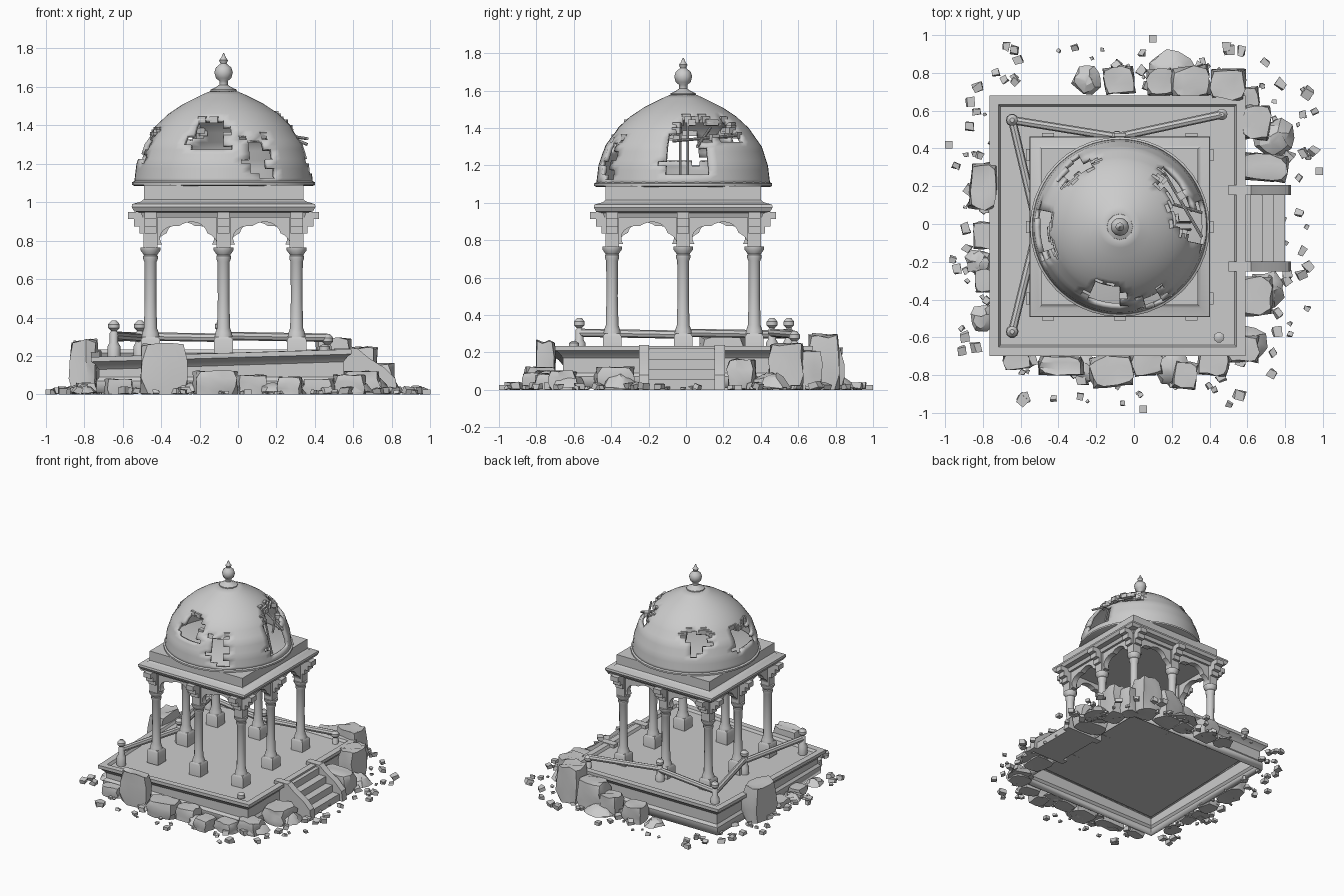
import bpy, bmesh, math, random
from mathutils import Matrix, Vector

random.seed(7)
cube = bpy.data.objects.get("Cube")
if cube:
    bpy.data.objects.remove(cube, do_unlink=True)

GREY = (0.6, 0.6, 0.6, 1)
stone = bpy.data.materials.new("weathered_stone")
stone.use_nodes = True
stone.diffuse_color = GREY
stone.node_tree.nodes["Principled BSDF"].inputs["Base Color"].default_value = GREY

CX, CY = -0.075, -0.015      # pavilion axis
SPAN = 0.38                  # column spacing
FLOOR = 0.235
rnd = random.uniform


def finish(name, bm, angle=35, thickness=0):
    bmesh.ops.recalc_face_normals(bm, faces=bm.faces)
    mesh = bpy.data.meshes.new(name)
    bm.to_mesh(mesh)
    bm.free()
    mesh.materials.append(stone)
    obj = bpy.data.objects.new(name, mesh)
    bpy.context.collection.objects.link(obj)
    if thickness:
        mod = obj.modifiers.new("thickness", 'SOLIDIFY')
        mod.thickness, mod.offset = thickness, -1
    bpy.ops.object.select_all(action='DESELECT')
    obj.select_set(True)
    bpy.context.view_layer.objects.active = obj
    bpy.ops.object.shade_smooth_by_angle(angle=math.radians(angle))


def loft(bm, profile, sides, cx=CX, cy=CY, aspect=1, bottom=True, top=True):
    """Stack of (radius, height) rings; four sides give squares of that half width."""
    turn, grow = (math.pi / 4, math.sqrt(2)) if sides == 4 else (0, 1)
    rings = []
    for r, z in profile:
        angles = [turn + math.tau * i / sides for i in range(sides)]
        rings.append([bm.verts.new((cx + r * grow * math.cos(a), cy + r * grow * aspect * math.sin(a), z))
                      for a in angles])
    for low, high in zip(rings, rings[1:]):
        for i in range(sides):
            j = (i + 1) % sides
            bm.faces.new((low[i], low[j], high[j], high[i]))
    if bottom:
        bm.faces.new(rings[0][::-1])
    if top:
        bm.faces.new(rings[-1])
    return rings


def box(bm, x, y, z0, z1, hx, hy, turn=0):
    m = (Matrix.Translation((x, y, (z0 + z1) / 2)) @ Matrix.Rotation(turn, 4, 'Z')
         @ Matrix.Diagonal((2 * hx, 2 * hy, z1 - z0, 1)))
    bmesh.ops.create_cube(bm, size=1, matrix=m)


def prism(bm, outline, depth, matrix):
    """Outline in local x and z, extruded evenly along local y."""
    face = bm.faces.new([bm.verts.new(matrix @ Vector((u, -depth / 2, w))) for u, w in outline])
    new = bmesh.ops.extrude_face_region(bm, geom=[face])["geom"]
    move = matrix.to_3x3() @ Vector((0, depth, 0))
    bmesh.ops.translate(bm, vec=move, verts=[v for v in new if isinstance(v, bmesh.types.BMVert)])


def rod(bm, a, b, radius, sides=8):
    a, b = Vector(a), Vector(b)
    d = b - a
    m = Matrix.Translation((a + b) / 2) @ d.to_track_quat('Z', 'Y').to_matrix().to_4x4()
    bmesh.ops.create_cone(bm, cap_ends=True, segments=sides, radius1=radius, radius2=radius,
                          depth=d.length, matrix=m)


def boulder(bm, x, y, top, hx, hy, turn, rough=0.12):
    """Worn block: subdivided box with blunted corners and jittered points."""
    lump = bmesh.new()
    box(lump, x, y, 0, top, hx, hy, turn)
    bmesh.ops.subdivide_edges(lump, edges=lump.edges[:], cuts=2, use_grid_fill=True)
    for v in lump.verts:
        pull = 0.82 if len(v.link_edges) == 3 else 0.97
        v.co.x = x + (v.co.x - x) * pull + rnd(-rough, rough) * hx
        v.co.y = y + (v.co.y - y) * pull + rnd(-rough, rough) * hy
        v.co.z = max(0, v.co.z + rnd(-rough, rough) * top * 0.4)
    mesh = bpy.data.meshes.new("lump")
    lump.to_mesh(mesh)
    lump.free()
    bm.from_mesh(mesh)
    bpy.data.meshes.remove(mesh)


# Hollow platform with a rim, one corner sunken
bm = bmesh.new()
loft(bm, [(0.65, 0.01), (0.65, 0.07), (0.635, 0.09), (0.635, 0.17), (0.66, 0.2), (0.677, 0.21),
          (0.677, FLOOR), (0.63, FLOOR), (0.62, 0.215)], 4, -0.087, -0.01, 1.018, bottom=False)
for v in bm.verts:
    if v.co.z > 0.1 and v.co.x < 0 and v.co.y < 0:
        v.co.z -= 0.04
finish("platform", bm, thickness=0.02)

# Steps and cheek walls on the left flank
bm = bmesh.new()
for i in range(4):
    box(bm, 0.58 + 0.03 * i, -0.02, 0.0, 0.22 - 0.055 * i, 0.04 + 0.03 * i, 0.18)
for y in (0.18, -0.225):
    prism(bm, [(0.5, 0), (0.5, 0.24), (0.62, 0.24), (0.68, 0.19), (0.76, 0.14), (0.82, 0.08), (0.83, 0)],
          0.055, Matrix.Translation((0, y, 0)))
finish("stairs", bm)

# Eight columns with plinth, shaft, capital, upper post and stepped brackets
cols, brackets = bmesh.new(), bmesh.new()
for gx in (-1, 0, 1):
    for gy in (-1, 0, 1):
        if gx == gy == 0:
            continue
        x, y = CX + gx * SPAN, CY + gy * SPAN
        loft(cols, [(0.05, 0.19), (0.05, 0.285), (0.04, 0.3)], 4, x, y)
        loft(cols, [(0.047, 0.3), (0.043, 0.32), (0.034, 0.345), (0.03, 0.5), (0.032, 0.69),
                    (0.038, 0.705), (0.038, 0.72), (0.034, 0.725), (0.052, 0.75), (0.052, 0.765)], 12, x, y)
        loft(cols, [(0.036, 0.765), (0.036, 0.93)], 4, x, y)
        for dx, dy in ((gx, 0), (0, gy)):
            if dx == dy == 0:
                continue
            for tier in range(3):
                reach, high = 0.117 - 0.03 * tier, 0.95 - 0.038 * tier
                box(brackets, x + dx * reach / 2, y + dy * reach / 2, high - 0.038, high,
                    reach / 2 if dx else 0.032, reach / 2 if dy else 0.032)
finish("columns", cols)
finish("brackets", brackets)

# Scalloped arches between the columns
outline = [(0.19, 0.93), (-0.19, 0.93), (-0.19, 0.78)]
STEPS = 40
for i in range(STEPS + 1):
    t = math.pi * i / STEPS
    foil = 0.84 + 0.16 * abs(math.sin(2.5 * t))
    outline.append((-0.155 * foil * math.cos(t), 0.78 + 0.12 * foil * math.sin(t)))
outline.append((0.19, 0.78))
bm = bmesh.new()
for quarter in range(4):
    for side in (-0.5, 0.5):
        prism(bm, outline, 0.045, Matrix.Translation((CX, CY, 0))
              @ Matrix.Rotation(quarter * math.pi / 2, 4, 'Z')
              @ Matrix.Translation((side * SPAN, -SPAN, 0)))
finish("arches", bm)

# Square eaves and drum under the dome
bm = bmesh.new()
loft(bm, [(0.42, 0.92), (0.43, 0.945), (0.465, 0.952), (0.478, 0.975), (0.475, 0.99),
          (0.43, 1.003), (0.415, 1.015), (0.415, 1.09)], 4)
finish("eaves", bm)

# Dome shell: fine lathe with ragged holes given as (angles, heights)
curve = [(0.465, 1.1), (0.453, 1.2), (0.42, 1.3), (0.35, 1.4), (0.285, 1.46), (0.21, 1.51),
         (0.11, 1.56), (0.04, 1.59)]
fine = []
for (r0, z0), (r1, z1) in zip(curve, curve[1:]):
    n = max(1, round((z1 - z0) / 0.025))
    fine += [(r0 + (r1 - r0) * k / n, z0 + (z1 - z0) * k / n) for k in range(n)]
fine.append(curve[-1])
holes = [(-14, 15, 1.15, 1.34), (-8, 52, 1.33, 1.44), (244, 273, 1.28, 1.42), (285, 303, 1.14, 1.34),
         (165, 202, 1.22, 1.37), (112, 142, 1.32, 1.4), (120, 133, 1.24, 1.34)]
bm = bmesh.new()
loft(bm, fine, 60, bottom=False, top=False)
doomed = []
for f in bm.faces:
    c = f.calc_center_median()
    a = math.degrees(math.atan2(c.y - CY, c.x - CX)) + rnd(-3, 3)
    z = c.z + rnd(-0.015, 0.015)
    if any((a - a0) % 360 < a1 - a0 and z0 < z < z1 for a0, a1, z0, z1 in holes):
        doomed.append(f)
bmesh.ops.delete(bm, geom=doomed, context='FACES')

# Loose bricks lining the upper torn edges
bricks = bmesh.new()
for e in bm.edges:
    mid = (e.verts[0].co + e.verts[1].co) / 2
    if e.is_boundary and 1.34 < mid.z < 1.5 and random.random() < 0.4:
        turn = math.atan2(mid.y - CY, mid.x - CX)
        box(bricks, mid.x - 0.02 * math.cos(turn), mid.y - 0.02 * math.sin(turn),
            mid.z - 0.018, mid.z + 0.015, 0.018, 0.022, turn + rnd(-0.15, 0.15))
finish("dome", bm, 45, 0.025)
finish("dome_bricks", bricks)

# Rim and finial
bm = bmesh.new()
loft(bm, [(0.465, 1.085), (0.476, 1.09), (0.476, 1.103), (0.46, 1.112)], 40)
finish("dome_rim", bm)
bm = bmesh.new()
loft(bm, [(0.07, 1.57), (0.068, 1.585), (0.04, 1.598), (0.022, 1.61), (0.022, 1.63), (0.04, 1.645),
          (0.048, 1.675), (0.04, 1.7), (0.016, 1.72), (0.023, 1.738), (0.012, 1.752), (0.003, 1.775)], 12)
finish("finial", bm, 50)

# Bare struts inside the dome
bm = bmesh.new()
for y in (-0.03, 0.01):
    rod(bm, (0.3, y, 1.1), (0.22, y, 1.43), 0.007)
rod(bm, (0.12, 0.13, 1.4), (0.36, 0.06, 1.3), 0.008)
rod(bm, (0.16, 0.27, 1.36), (0.36, -0.07, 1.33), 0.008)
finish("dome_struts", bm)

# Ball-topped posts joined by rails; the first post has lost its height
posts, rails = bmesh.new(), bmesh.new()
corners = [(0.465, 0.58), (-0.09, 0.46), (-0.645, 0.55), (-0.51, -0.02), (-0.645, -0.57)]
for i, (x, y) in enumerate(corners):
    drop = 0 if i else 0.07
    loft(posts, [(r, z - drop) for r, z in [(0.034, 0.18), (0.034, 0.25), (0.022, 0.27), (0.022, 0.32),
                                            (0.014, 0.33), (0.03, 0.345), (0.03, 0.365), (0.012, 0.385)]],
         10, x, y)
for (x0, y0), (x1, y1) in zip(corners, corners[1:]):
    rod(rails, (x0, y0, 0.295), (x1, y1, 0.305), 0.022)
loft(posts, [(0.028, 0.22), (0.028, 0.25), (0.012, 0.26)], 10, 0.45, -0.6)
finish("posts", posts, 40)
finish("rails", rails)

# Fallen blocks: x, y, top, half sizes
bm = bmesh.new()
for x, y, top, hx, hy in [
        (-0.385, -0.75, 0.26, 0.115, 0.05), (-0.8, 0.2, 0.28, 0.07, 0.12), (0.5, 0.74, 0.29, 0.09, 0.08),
        (0.65, 0.54, 0.24, 0.07, 0.09), (0.69, 0.3, 0.16, 0.12, 0.07), (0.3, 0.75, 0.22, 0.1, 0.08),
        (0.14, 0.75, 0.15, 0.07, 0.07), (-0.08, 0.76, 0.13, 0.08, 0.07), (0.64, -0.38, 0.12, 0.09, 0.1),
        (-0.12, -0.78, 0.12, 0.11, 0.08), (0.27, -0.8, 0.09, 0.06, 0.07), (0.07, -0.74, 0.1, 0.08, 0.06),
        (0.42, -0.74, 0.08, 0.08, 0.06), (-0.62, -0.73, 0.08, 0.07, 0.04), (0.58, -0.66, 0.1, 0.08, 0.07),
        (0.6, 0.66, 0.2, 0.06, 0.06), (-0.79, -0.3, 0.06, 0.05, 0.06), (-0.79, -0.06, 0.05, 0.06, 0.07)]:
    boulder(bm, x, y, top, hx, hy, rnd(-0.15, 0.15))
finish("fallen_blocks", bm, 40)

# Low ragged heaps around the foot
bm = bmesh.new()
for x, y, size, high in [(0.6, -0.64, 0.1, 0.07), (0.2, -0.76, 0.1, 0.05), (-0.82, -0.2, 0.07, 0.04),
                         (-0.8, -0.5, 0.07, 0.04), (-0.25, 0.76, 0.08, 0.05), (0.2, 0.8, 0.12, 0.06),
                         (0.74, 0.45, 0.11, 0.08), (0.7, -0.35, 0.1, 0.07), (-0.25, -0.77, 0.08, 0.05)]:
    rings = loft(bm, [(size, 0.005), (size * 0.7, high * 0.7), (size * 0.3, high)], 11, x, y)
    for v in (v for ring in rings for v in ring):
        v.co += Vector((rnd(-1, 1), rnd(-1, 1), 0)) * size * 0.16 + Vector((0, 0, rnd(0, 0.015)))
finish("rubble_heaps", bm, 30)

# Scattered chips on every side
bm = bmesh.new()
for i in range(160):
    along, away = rnd(-0.75, 0.75), 0.72 + 0.24 * random.random() ** 1.3
    x, y = [(along, -away), (along, away), (-away, along), (away, along)][i % 4]
    s = rnd(0.01, 0.036)
    m = (Matrix.Translation((x, y, s * 0.6)) @ Matrix.Rotation(rnd(0, 3), 4, 'Z')
         @ Matrix.Rotation(rnd(-0.4, 0.4), 4, 'X') @ Matrix.Diagonal((s * 1.5, s * 1.3, s, 1)))
    for v in bmesh.ops.create_cube(bm, size=1, matrix=m)["verts"]:
        v.co += Vector((rnd(-1, 1), rnd(-1, 1), rnd(-0.5, 0.5))) * s * 0.25
        v.co.z = max(v.co.z, 0)
for x, y in ((-0.98, 0.42), (0.98, 0.28), (0.05, -0.98), (0.1, 0.98)):
    box(bm, x, y, 0, 0.025, 0.02, 0.02)
finish("scattered_chips", bm, 20)
